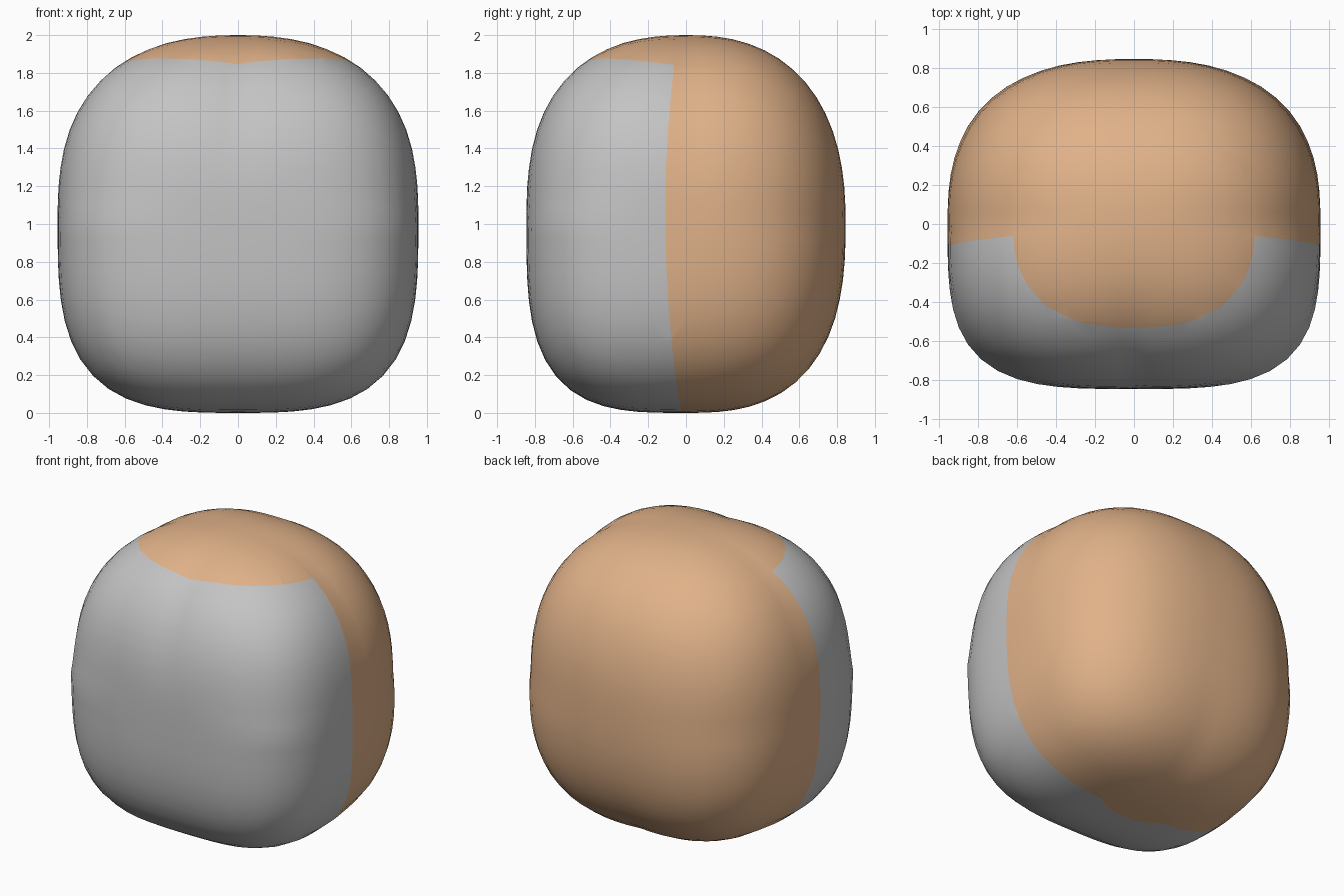
import bpy, bmesh, math
from mathutils import Vector

if "Cube" in bpy.data.objects:
    bpy.data.objects.remove(bpy.data.objects["Cube"])

HALF = Vector((0.955, 0.845, 1.0))   # half sizes of the head


def exponent(d):
    """Roundness in this direction: boxier at the front and chin, rounder on top and behind."""
    front, top = d.y < 0, d.z > 0
    n_xy = 3.5 if front else 2.5
    n_xz = 2.4 if top else 3.1
    n_yz = 2.4 if top else (3.3 if front else 2.6)
    a, b, c = abs(d.x * d.y), abs(d.x * d.z), abs(d.y * d.z)
    return (a * n_xy + b * n_xz + c * n_yz + 1e-6 * 2.5) / (a + b + c + 1e-6)


def on_head(d):
    n = exponent(d)
    r = sum(abs(v) ** n for v in d) ** (-1 / n)
    return Vector((d.x * HALF.x * r, d.y * HALF.y * r, d.z * HALF.z * r + 1.0))


# Colour borders: each field is positive on the skin side
def side_border(p):
    return p.y + 0.11 - 0.055 * ((p.z - 1.05) / 0.85) ** 2


def crown_border(p):
    if p.z < 1.2:
        return -1.0
    return 1 - abs(p.x / 0.62) ** 2.5 - abs(p.y / 0.53) ** 2.5


def neck_border(p):
    if p.z > 0.5:
        return -1.0
    return 1 - (p.x / 0.24) ** 2 - (p.y / 0.11) ** 2


BORDERS = (side_border, crown_border, neck_border)


def cut_along(bm, field):
    """Cut the faces along the line where the field is zero."""
    new = []
    for e in list(bm.edges):
        v, w = e.verts
        fv, fw = field(v.co), field(w.co)
        if fv * fw >= 0 or min(abs(fv), abs(fw)) < 1e-4:
            continue
        lo, hi = 0.0, 1.0
        for _ in range(25):
            t = (lo + hi) / 2
            if field(v.co.lerp(w.co, t)) * fv > 0:
                lo = t
            else:
                hi = t
        new.append(bmesh.utils.edge_split(e, v, min(max(lo, 0.01), 0.99))[1])
    bmesh.ops.connect_verts(bm, verts=new)


def material(name, rgb):
    m = bpy.data.materials.new(name)
    m.diffuse_color = (*rgb, 1)
    m.use_nodes = True
    m.node_tree.nodes["Principled BSDF"].inputs["Base Color"].default_value = m.diffuse_color
    return m


# Head: gridded cube pushed out to the rounded form
bm = bmesh.new()
bmesh.ops.create_cube(bm, size=2)
bmesh.ops.subdivide_edges(bm, edges=bm.edges[:], cuts=15, use_grid_fill=True)
for v in bm.verts:
    d = Vector([math.tan(c * math.pi / 4) for c in v.co]).normalized()
    v.co = on_head(d)
for border in BORDERS:
    cut_along(bm, border)

# Grey face mask in front, skin on the crown, back and neck
for f in bm.faces:
    c = f.calc_center_median()
    f.material_index = 0 if any(b(c) > 0 for b in BORDERS) else 1
    f.smooth = True

mesh = bpy.data.meshes.new("head")
bm.to_mesh(mesh)
bm.free()
mesh.materials.append(material("skin", (0.75, 0.445, 0.25)))
mesh.materials.append(material("mask_grey", (0.55, 0.55, 0.55)))
head = bpy.data.objects.new("head", mesh)
bpy.context.collection.objects.link(head)
